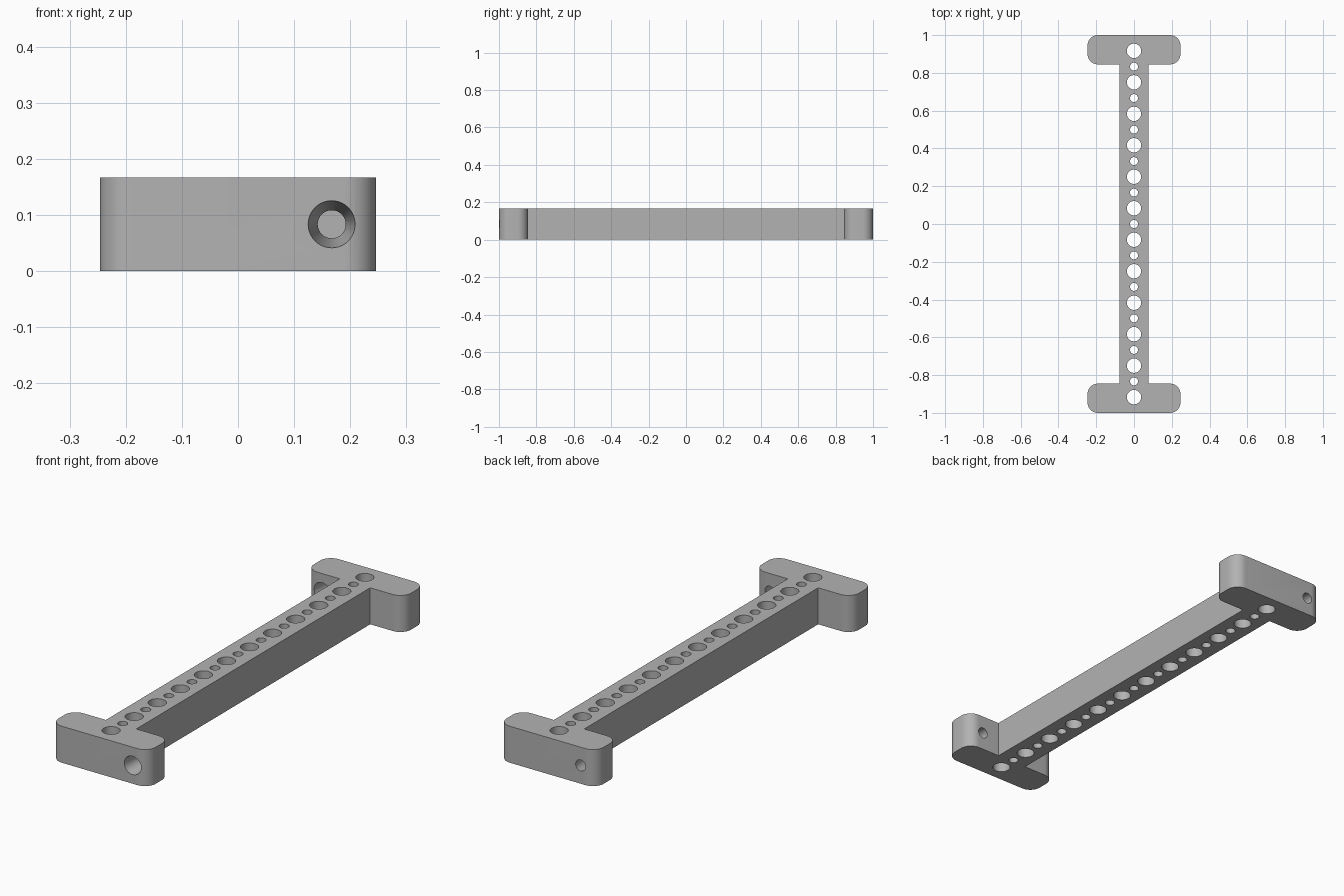
import bpy, bmesh, math
from mathutils import Matrix, Vector

H = 0.167            # height
W, BW = 0.246, 0.077 # half widths of end blocks and beam
Y0 = 0.845           # inner face of end blocks
R = 0.055            # corner radius
PITCH = 1 / 6        # hole spacing

old = bpy.data.objects.get("Cube")
if old:
    bpy.data.objects.remove(old, do_unlink=True)

grey = bpy.data.materials.new("plain grey")
grey.use_nodes = True
colour = (0.45, 0.45, 0.45, 1)
grey.diffuse_color = colour
grey.node_tree.nodes["Principled BSDF"].inputs["Base Color"].default_value = colour


def make_object(name, bm):
    bmesh.ops.recalc_face_normals(bm, faces=bm.faces[:])
    mesh = bpy.data.meshes.new(name)
    bm.to_mesh(mesh)
    bm.free()
    mesh.materials.append(grey)
    ob = bpy.data.objects.new(name, mesh)
    bpy.context.collection.objects.link(ob)
    return ob


def corner(cx, cy, start):
    """Quarter circle of an end block outline."""
    angles = [math.radians(start + 90 * i / 10) for i in range(11)]
    return [(cx + R * math.cos(a), cy + R * math.sin(a)) for a in angles]


# Outline: half of it, then the same turned by 180 degrees
half = [(BW, Y0)] + corner(W - R, Y0 + R, -90) + corner(W - R, 1 - R, 0)
half += corner(R - W, 1 - R, 90) + corner(R - W, Y0 + R, 180) + [(-BW, Y0)]
outline = half + [(-x, -y) for x, y in half]

# Solid spacer bar
bm = bmesh.new()
base = bm.faces.new([bm.verts.new((x, y, 0)) for x, y in outline])
top = bmesh.ops.extrude_face_region(bm, geom=[base])["geom"]
bmesh.ops.translate(bm, vec=(0, 0, H), verts=[v for v in top if isinstance(v, bmesh.types.BMVert)])
bar = make_object("spacer_bar", bm)

# Hole cutters
bm = bmesh.new()


def drill(r1, r2, depth, matrix):
    bmesh.ops.create_cone(bm, cap_ends=True, segments=40, radius1=r1, radius2=r2,
                          depth=depth, matrix=matrix)


for i in range(-11, 12):
    r = 0.038 if i % 2 else 0.021
    drill(r, r, H * 2, Matrix.Translation((0, i * PITCH / 2, H / 2)))

# Tapered screw holes, wide at the -y side, one in each end block
mid, extra = (1 + Y0) / 2, 0.02
slope = (0.042 - 0.025) / (1 - Y0)
for side in (1, -1):
    place = Matrix.Translation((side * 0.167, -side * mid, H / 2)) @ Matrix.Rotation(-math.pi / 2, 4, "X")
    drill(0.042 + slope * extra, 0.025 - slope * extra, 1 - Y0 + 2 * extra, place)
cutter = make_object("hole_cutter", bm)
cutter.hide_render = True

# Cut the holes, then drop the cutter
cut = bar.modifiers.new("holes", "BOOLEAN")
cut.operation = "DIFFERENCE"
cut.solver = "EXACT"
cut.object = cutter
bpy.context.view_layer.objects.active = bar
bar.select_set(True)
bpy.ops.object.modifier_apply(modifier=cut.name)
bpy.data.objects.remove(cutter, do_unlink=True)

bpy.ops.object.select_all(action="DESELECT")
bar.select_set(True)
bpy.ops.object.shade_smooth_by_angle(angle=math.radians(30))
